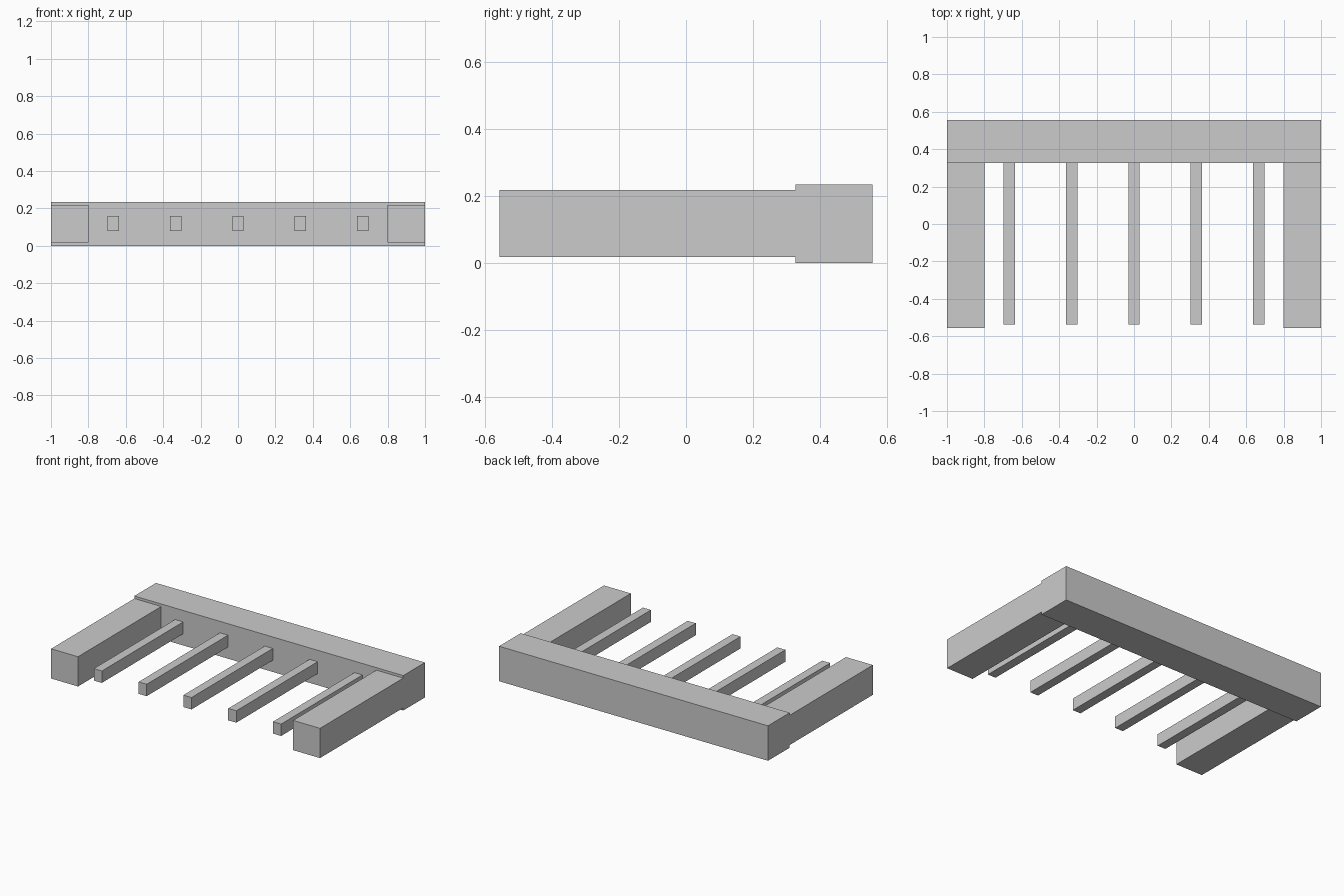
import bpy

if "Cube" in bpy.data.objects:
    bpy.data.objects.remove(bpy.data.objects["Cube"])


def box(name, x, y, z):
    """Axis-aligned block from (min, max) ranges."""
    lo, hi = zip(x, y, z)
    bpy.ops.mesh.primitive_cube_add(size=1, location=[(a + b) / 2 for a, b in zip(lo, hi)])
    ob = bpy.context.object
    ob.name = name
    ob.scale = [b - a for a, b in zip(lo, hi)]
    bpy.ops.object.transform_apply(location=False, rotation=False, scale=True)
    return ob


FRONT, JOINT, BACK = -0.557, 0.327, 0.557

# Thick rear beam
box("back_beam", (-1, 1), (JOINT, BACK), (0, 0.235))

# Side arms, slightly thinner than the beam
box("left_arm", (-1, -0.8), (FRONT, JOINT), (0.018, 0.218))
box("right_arm", (0.8, 1), (FRONT, JOINT), (0.018, 0.218))

# Five slender bars between the arms
for i in range(5):
    cx = (i - 2) / 3
    box(f"bar_{i + 1}", (cx - 0.03, cx + 0.03), (FRONT + 0.02, JOINT), (0.078, 0.158))
